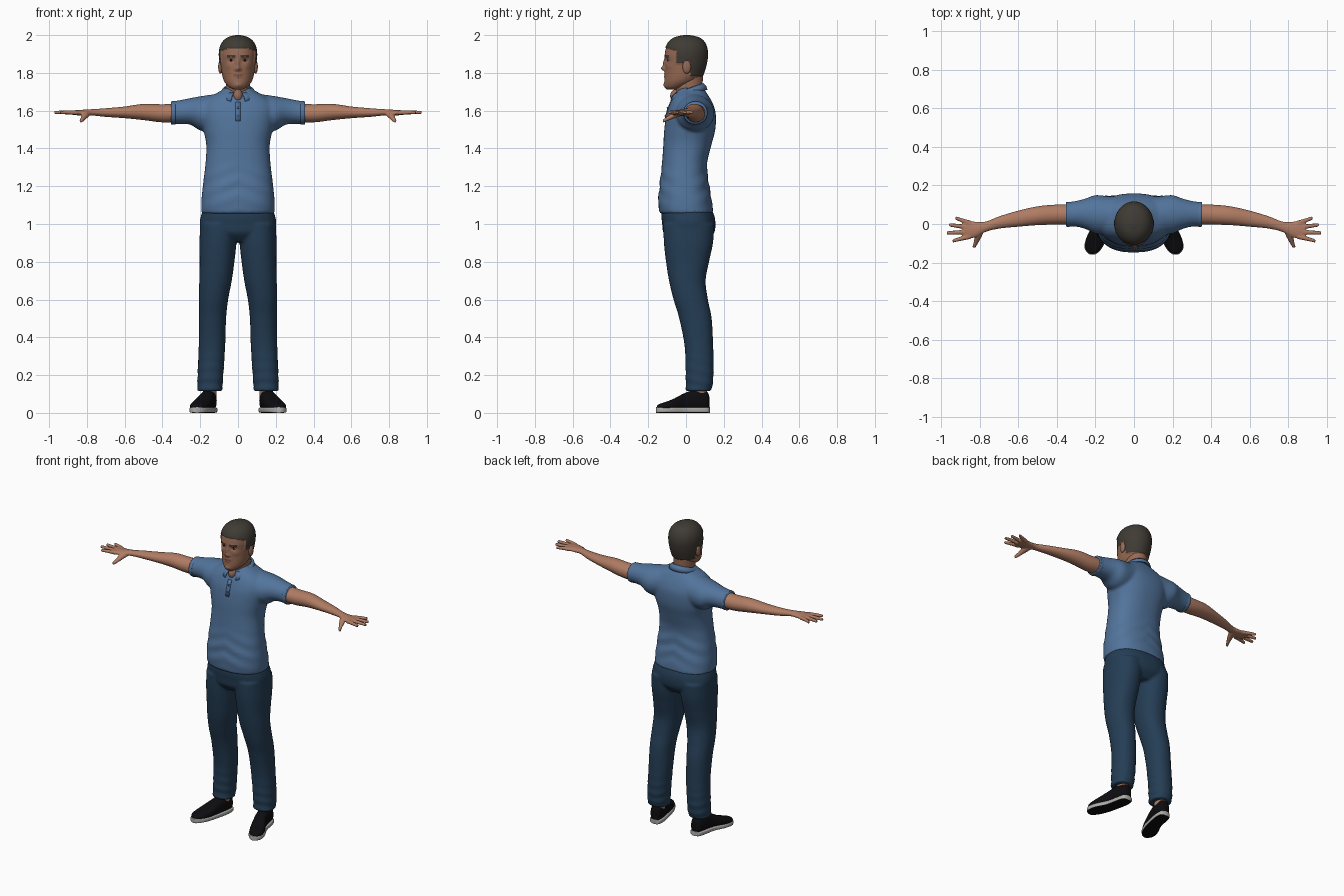
import bpy, bmesh, math
from mathutils import Matrix, Vector

cube = bpy.data.objects.get("Cube")
if cube:
    bpy.data.objects.remove(cube, do_unlink=True)


def material(name, r, g, b):
    m = bpy.data.materials.new(name)
    m.use_nodes = True
    m.diffuse_color = (r, g, b, 1)
    bsdf = m.node_tree.nodes["Principled BSDF"]
    bsdf.inputs["Base Color"].default_value = (r, g, b, 1)
    bsdf.inputs["Roughness"].default_value = 0.8
    return m


SHIRT = material("shirt blue", 0.085, 0.175, 0.33)
TRIM = material("trim blue", 0.05, 0.11, 0.22)
DENIM = material("dark denim", 0.018, 0.047, 0.09)
SKIN = material("arm skin", 0.43, 0.2, 0.125)
FACE = material("face skin", 0.31, 0.145, 0.09)
LIP = material("lip", 0.2, 0.075, 0.055)
HAIR = material("dark hair", 0.05, 0.043, 0.034)
BLACK = material("shoe black", 0.004, 0.004, 0.005)
SOLE = material("sole grey", 0.42, 0.42, 0.4)
WHITE = material("eye white", 0.5, 0.46, 0.42)


def spline(rows, n):
    """Smooth curve through rows of numbers, n steps per gap."""
    out = []
    for i in range(len(rows) - 1):
        a, b, c, d = (rows[max(0, min(len(rows) - 1, i + k))] for k in (-1, 0, 1, 2))
        for j in range(n):
            t = j / n
            out.append([q + t * (r - p) / 2 + t * t * (p - 2.5 * q + 2 * r - s / 2)
                        + t ** 3 * (1.5 * (q - r) + (s - p) / 2)
                        for p, q, r, s in zip(a, b, c, d)])
    return out + [rows[-1]]


def loft(bm, axis, rows, side=1, seg=40, n=5, power=1.0):
    """Skin rounded sections; row = position, centre, half width, low, high."""
    rings = []
    for t, c, h, lo, hi in spline(rows, n):
        ring = []
        for k in range(seg):
            a = 2 * math.pi * k / seg
            u, v = (math.copysign(abs(f) ** power, f) for f in (math.cos(a), math.sin(a)))
            u, v = c + h * u, (lo + hi) / 2 + (hi - lo) / 2 * v
            x, y, z = {"x": (t, u, v), "y": (u, t, v), "z": (u, v, t)}[axis]
            ring.append(bm.verts.new((x * side, y, z)))
        rings.append(ring)
    for r, s in zip(rings, rings[1:]):
        for k in range(seg):
            bm.faces.new((r[k], r[(k + 1) % seg], s[(k + 1) % seg], s[k]))
    bm.faces.new(rings[0])
    bm.faces.new(rings[-1])


def ball(bm, centre, size):
    m = Matrix.Translation(centre) @ Matrix.Diagonal((*size, 1))
    bmesh.ops.create_uvsphere(bm, u_segments=20, v_segments=12, radius=1, matrix=m)


def finish(bm, name, mats, rule=None, voxel=0, solid=0):
    bmesh.ops.recalc_face_normals(bm, faces=bm.faces)
    bm.normal_update()
    if rule:
        for f in bm.faces:
            f.material_index = rule(f.calc_center_median(), f.normal)
    me = bpy.data.meshes.new(name)
    bm.to_mesh(me)
    bm.free()
    for m in mats:
        me.materials.append(m)
    me.shade_smooth()
    ob = bpy.data.objects.new(name, me)
    bpy.context.collection.objects.link(ob)
    if voxel:
        r = ob.modifiers.new("blend", "REMESH")
        r.mode, r.voxel_size, r.use_smooth_shade = "VOXEL", voxel, True
        s = ob.modifiers.new("soften", "SMOOTH")
        s.factor, s.iterations = 0.5, 4
    if solid:
        s = ob.modifiers.new("thickness", "SOLIDIFY")
        s.thickness, s.offset = solid, 0
    return ob


# Shirt: body and sleeves blended together
bm = bmesh.new()
loft(bm, "z", [(1.055, 0, .194, -.14, .145), (1.12, 0, .194, -.147, .137), (1.22, 0, .184, -.138, .12),
               (1.32, 0, .172, -.127, .112), (1.42, 0, .168, -.12, .135), (1.5, 0, .184, -.115, .155),
               (1.58, 0, .2, -.104, .158), (1.63, 0, .195, -.088, .145), (1.67, 0, .155, -.07, .125),
               (1.7, 0, .1, -.05, .105), (1.72, 0, .07, -.035, .09)], seg=64, power=.85)
for v in bm.verts:  # soft folds around the waist
    w = max(0, 1 - abs(v.co.z - 1.2) / .15)
    v.co.y += .004 * w * math.sin(v.co.z * 75 + abs(v.co.x) * 30)
for s in (1, -1):
    loft(bm, "x", [(.08, .045, .095, 1.52, 1.69), (.14, .045, .1, 1.49, 1.685), (.2, .05, .1, 1.495, 1.676),
                   (.25, .053, .08, 1.525, 1.667), (.3, .053, .067, 1.53, 1.657),
                   (.352, .05, .063, 1.529, 1.648)], s)
finish(bm, "polo_shirt", [SHIRT], voxel=.009)

# Sleeve hems
bm = bmesh.new()
for s in (1, -1):
    loft(bm, "x", [(.332, .05, .0635, 1.527, 1.65), (.342, .05, .065, 1.526, 1.651),
                   (.354, .05, .0635, 1.528, 1.649)], s)
finish(bm, "sleeve_hems", [SHIRT])

# Trousers: hips and legs blended together
bm = bmesh.new()
loft(bm, "z", [(.905, 0, .1, -.075, .11), (.95, 0, .188, -.118, .148), (1.0, 0, .203, -.126, .156),
               (1.05, 0, .194, -.13, .148), (1.1, 0, .175, -.12, .12)], seg=56, power=.85)
for s in (1, -1):
    loft(bm, "z", [(.115, .149, .066, 0, .135), (.2, .146, .068, -.002, .146), (.35, .138, .07, -.007, .144),
                   (.5, .135, .072, -.036, .136), (.6, .13, .078, -.066, .116), (.7, .119, .086, -.09, .104),
                   (.8, .111, .092, -.106, .122), (.9, .106, .098, -.117, .143),
                   (1.0, .1, .1, -.12, .15)], s, n=8, power=.92)
for v in bm.verts:  # bunched cloth above the shoes
    if v.co.z < .36:
        c = Vector((math.copysign(.147, v.co.x), .07, v.co.z))
        amount = .035 * min(1, (.36 - v.co.z) / .2)
        v.co = c + (v.co - c) * (1 + amount * math.sin(v.co.z * 110 + v.co.y * 25))
finish(bm, "trousers", [DENIM], voxel=.008)

# Arms with hands
bm = bmesh.new()
for s in (1, -1):
    loft(bm, "x", [(.3, .05, .052, 1.54, 1.638), (.4, .049, .052, 1.538, 1.634), (.5, .043, .049, 1.55, 1.636),
                   (.6, .028, .042, 1.56, 1.622), (.7, .008, .032, 1.567, 1.613), (.77, -.014, .027, 1.574, 1.608),
                   (.82, -.028, .04, 1.573, 1.605), (.865, -.029, .048, 1.577, 1.602),
                   (.89, -.028, .042, 1.58, 1.6)], s)
    # Fingers: tip x, root y, tip y
    for tip, y0, y1 in ((.942, -.066, -.088), (.972, -.042, -.046), (.96, -.018, -.004), (.928, .006, .032)):
        mid = (tip + .86) / 2
        loft(bm, "x", [(.85, y0, .012, 1.577, 1.601), (mid, (y0 + y1) / 2, .0115, 1.58, 1.602),
                       (tip, y1, .009, 1.582, 1.599)], s, seg=14)
    loft(bm, "y", [(-.02, .795, .022, 1.573, 1.603), (-.06, .808, .02, 1.56, 1.594),
                   (-.095, .82, .013, 1.546, 1.572), (-.122, .832, .009, 1.535, 1.554)], s, seg=14)
finish(bm, "arms_and_hands", [SKIN], voxel=.0045)

# Neck and open throat
bm = bmesh.new()
loft(bm, "z", [(1.62, 0, .055, -.03, .08), (1.69, 0, .062, -.05, .085), (1.74, 0, .063, -.058, .088),
               (1.8, 0, .064, -.06, .09)])
ball(bm, (0, -.05, 1.678), (.026, .034, .036))
finish(bm, "neck", [FACE])


# Head with sculpted face and close cropped hair
def is_hair(c):
    if c.y < -.05:
        return c.z > 1.93 - .35 * max(0, abs(c.x) - .05)
    if c.y < -.015:
        return c.z > 1.85
    return c.z > (1.865 if c.y < .022 else 1.785)


def head_rule(c, n):
    if is_hair(c):
        return 1
    if c.y < -.05:
        if .014 < abs(c.x) < .058 and abs(c.z - 1.889 + abs(abs(c.x) - .036) * .15) < .0045:
            return 1
        if (c.x / .027) ** 2 + ((c.z - 1.786) / .009) ** 2 < 1:
            return 2
    return 0


bm = bmesh.new()
loft(bm, "z", [(1.711, 0, .022, -.1, -.05), (1.725, 0, .048, -.11, .0), (1.75, 0, .07, -.114, .05),
               (1.78, 0, .082, -.113, .082), (1.82, 0, .089, -.111, .098), (1.86, 0, .094, -.111, .108),
               (1.9, 0, .097, -.112, .112), (1.935, 0, .092, -.104, .107), (1.965, 0, .076, -.086, .092),
               (1.985, 0, .05, -.056, .064), (1.995, 0, .012, -.012, .02)], seg=128, n=6)
bumps = [(0, 1.823, .012, .012, .02), (0, 1.85, .009, .022, .011), (.014, 1.817, .007, .006, .006),
         (.036, 1.867, .016, .01, -.01), (.035, 1.889, .022, .007, .004), (0, 1.793, .02, .005, .005),
         (0, 1.78, .018, .005, .005), (0, 1.787, .022, .002, -.004), (0, 1.735, .02, .012, .007),
         (.05, 1.835, .018, .015, .004)]
for v in bm.verts:
    if v.co.y < -.03:
        x, z = abs(v.co.x), v.co.z
        v.co.y -= sum(amp * math.exp(-((x - bx) / sx) ** 2 - ((z - bz) / sz) ** 2)
                      for bx, bz, sx, sz, amp in bumps)
bmesh.ops.recalc_face_normals(bm, faces=bm.faces)
bm.normal_update()
for v in [v for v in bm.verts if is_hair(v.co)]:
    v.co += v.normal * .005
finish(bm, "head", [FACE, HAIR, LIP], head_rule)

# Ears and eyes
for name, mat, centre, size in (("ears", FACE, (.093, .004, 1.832), (.012, .022, .036)),
                                ("eyes", WHITE, (.036, -.092, 1.867), (.014, .007, .006)),
                                ("irises", BLACK, (.036, -.097, 1.867), (.006, .004, .006))):
    bm = bmesh.new()
    for s in (1, -1):
        ball(bm, (s * centre[0], *centre[1:]), size)
    finish(bm, name, [mat])

# Folded collar, open at the throat with two points
bm = bmesh.new()
rows = []
for k in range(41):
    a = math.radians(-90 + 18 + 324 * k / 40)
    point = max(0, 1 - min(k, 40 - k) / 9)
    x, y = math.cos(a), math.sin(a)
    top = Vector((x * .07, .016 + y * .074, 1.717 + .026 * y))
    low = Vector((x * (.088 + .035 * point), .018 + y * (.092 + .012 * point), 1.69 + .02 * y - .022 * point))
    rows.append([bm.verts.new(p) for p in (top, (top + low) / 2 + Vector((x, y, 1)) * .004, low)])
for r, s in zip(rows, rows[1:]):
    for i in range(2):
        bm.faces.new((r[i], s[i], s[i + 1], r[i + 1]))
finish(bm, "collar", [SHIRT], solid=.007)

# Button placket and buttons
bm = bmesh.new()
strip = [[bm.verts.new((x, y, z)) for x in (-.012, .012)]
         for y, z in ((-.083, 1.645), (-.095, 1.615), (-.106, 1.58), (-.112, 1.545))]
for r, s in zip(strip, strip[1:]):
    bm.faces.new((*r, *reversed(s)))
finish(bm, "placket", [SHIRT], solid=.004)
bm = bmesh.new()
for y, z in ((-.098, 1.615), (-.109, 1.572)):
    ball(bm, (0, y, z), (.006, .004, .006))
finish(bm, "buttons", [TRIM])

# Shoes, soles and bare ankles
outline = [(.126, .148, .012), (.115, .149, .032), (.07, .154, .041), (0, .168, .042),
           (-.07, .194, .05), (-.12, .21, .044), (-.148, .215, .026), (-.158, .216, .01)]
tops = (.085, .11, .125, .108, .073, .055, .045, .035)
upper, sole, ankle = bmesh.new(), bmesh.new(), bmesh.new()
for s in (1, -1):
    loft(upper, "y", [(y * .98, c, h, .01, t) for (y, c, h), t in zip(outline, tops)], s, power=.8)
    loft(sole, "y", [(y, c, h + .003, 0, .03) for y, c, h in outline], s, power=.4)
    loft(ankle, "z", [(.07, .15, .036, .03, .112), (.11, .15, .036, .028, .112), (.16, .148, .036, .03, .11)], s)
finish(upper, "shoes", [BLACK])
finish(sole, "soles", [SOLE, BLACK], lambda c, n: int(n.z < -.7)).data.set_sharp_from_angle(angle=.7)
finish(ankle, "ankles", [SKIN])
